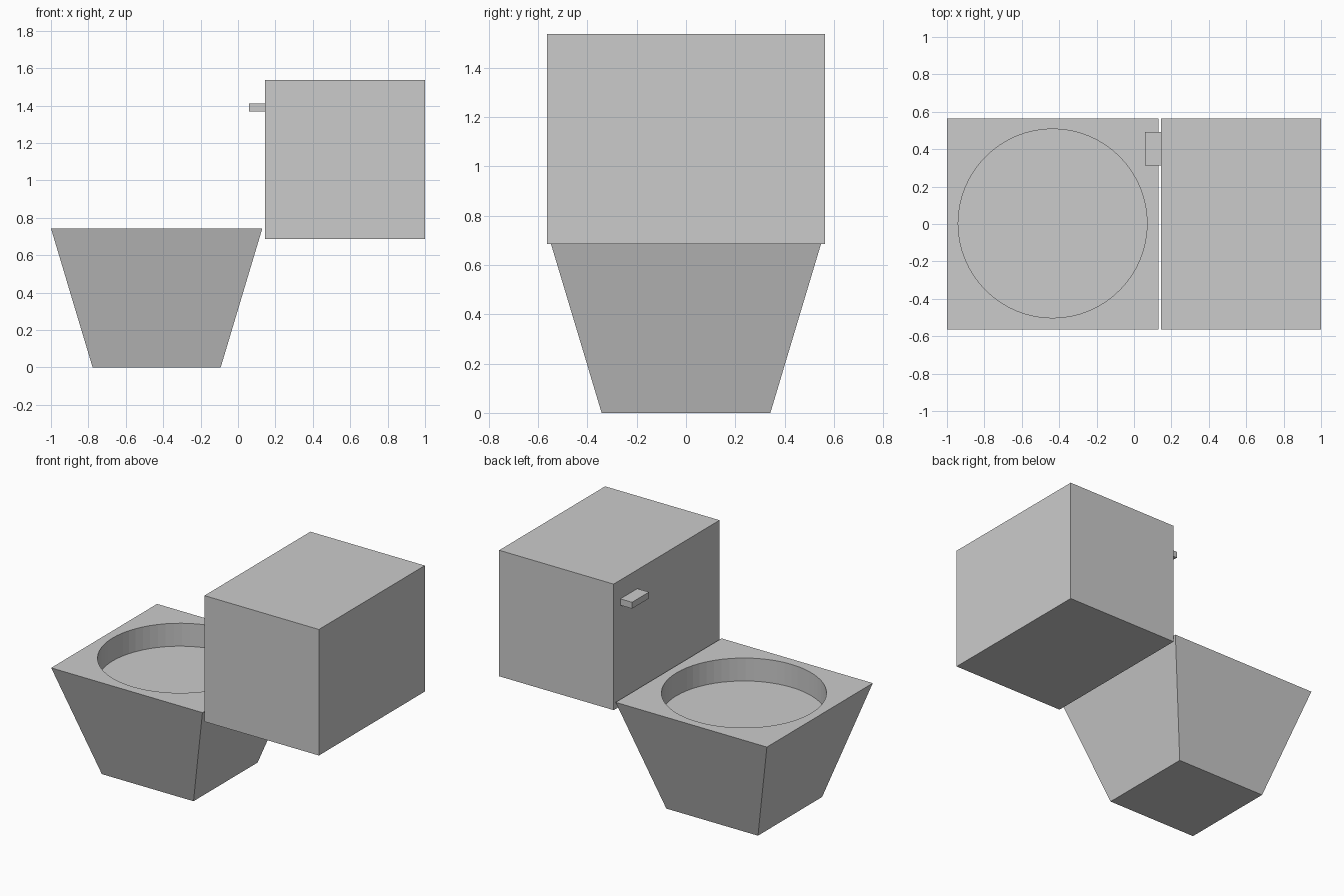
import bpy, bmesh

if "Cube" in bpy.data.objects:
    bpy.data.objects.remove(bpy.data.objects["Cube"])

BOWL_X = -0.435


def finish(name, bm):
    bmesh.ops.recalc_face_normals(bm, faces=bm.faces)
    mesh = bpy.data.meshes.new(name)
    bm.to_mesh(mesh)
    bm.free()
    obj = bpy.data.objects.new(name, mesh)
    bpy.context.collection.objects.link(obj)
    return obj


def box(name, lo, hi, base_scale=1.0):
    """Box between two corners; base_scale shrinks the bottom face."""
    bm = bmesh.new()
    bmesh.ops.create_cube(bm, size=1)
    for v in bm.verts:
        s = base_scale if v.co.z < 0 else 1.0
        v.co.x *= s
        v.co.y *= s
        for i in range(3):
            v.co[i] = (lo[i] + hi[i]) / 2 + v.co[i] * (hi[i] - lo[i])
    return finish(name, bm)


# Tapered bowl
bowl = box("bowl", (-1.0, -0.565, 0), (0.13, 0.565, 0.743), base_scale=0.606)

# Round basin cut into the bowl
bm = bmesh.new()
bmesh.ops.create_cone(bm, cap_ends=True, segments=64,
                      radius1=0.505, radius2=0.505, depth=0.5)
bmesh.ops.translate(bm, verts=bm.verts, vec=(BOWL_X, 0.003, 0.588 + 0.25))
cutter = finish("basin_cutter", bm)
cutter.hide_render = True
cutter.hide_set(True)
cut = bowl.modifiers.new("basin", 'BOOLEAN')
cut.operation = 'DIFFERENCE'
cut.solver = 'EXACT'
cut.object = cutter

# Water tank
box("tank", (0.145, -0.565, 0.686), (1.0, 0.565, 1.537))

# Flush handle
box("flush_handle", (0.058, 0.312, 1.367), (0.15, 0.493, 1.41))
